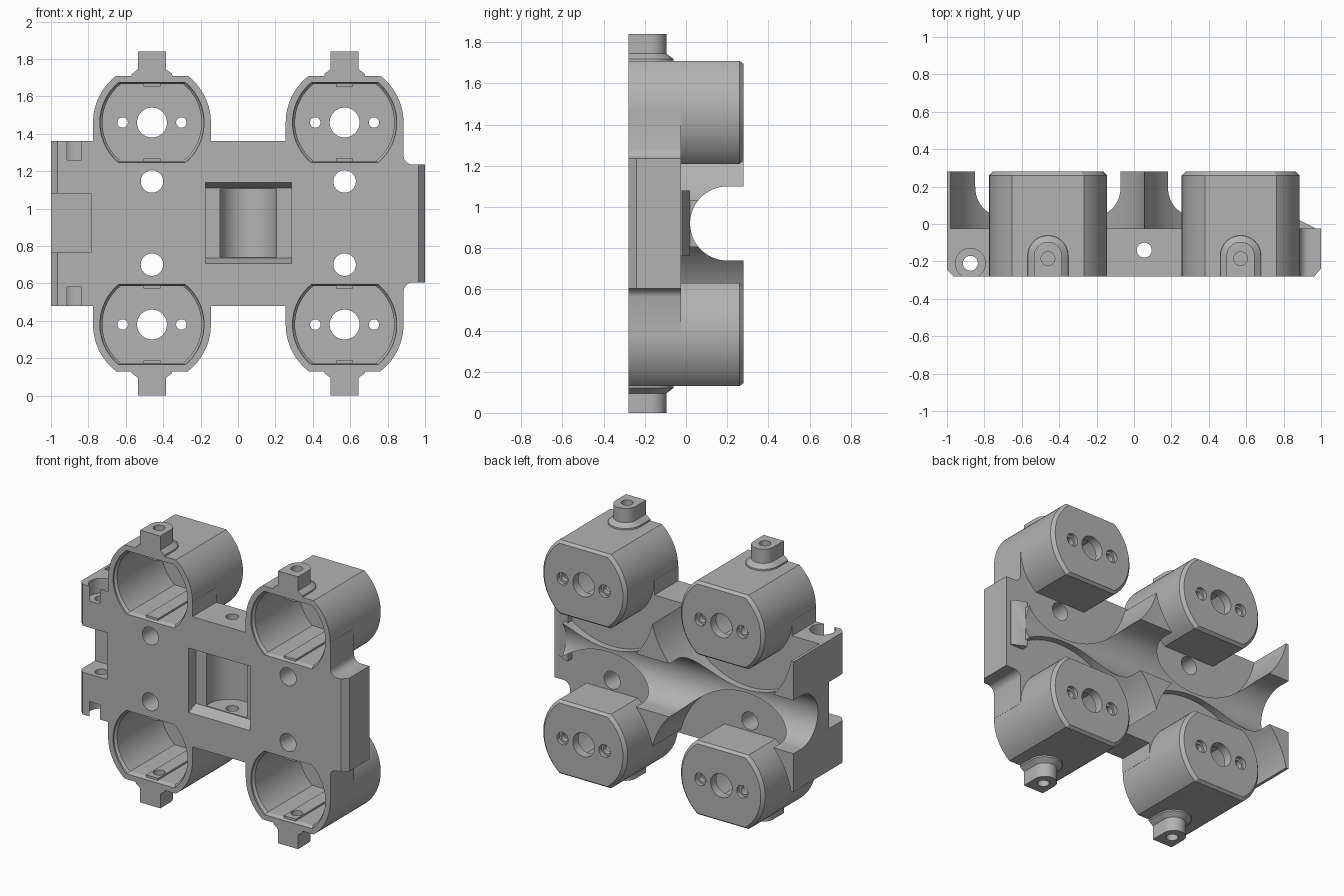
import bpy, bmesh
from math import pi, cos, sin, asin
from mathutils import Matrix

old = bpy.data.objects.get("Cube")
if old:
    bpy.data.objects.remove(old)

grey = bpy.data.materials.new("plain grey")
grey.use_nodes = True
grey.diffuse_color = (0.45, 0.45, 0.45, 1)
grey.node_tree.nodes["Principled BSDF"].inputs["Base Color"].default_value = grey.diffuse_color

CUP_X = (-0.46, 0.57)
CUP_Z = (1.46, 0.38)
MID_Z = 0.92
FLOOR = -0.025


def loft(name, axis, sections):
    """Skin a list of (position along axis, outline) sections into a solid."""
    place = {"x": lambda t, u, v: (t, u, v),
             "y": lambda t, u, v: (u, t, v),
             "z": lambda t, u, v: (u, v, t)}[axis]
    bm = bmesh.new()
    rings = [[bm.verts.new(place(t, u, v)) for u, v in pts] for t, pts in sections]
    for a, b in zip(rings, rings[1:]):
        for i in range(len(a)):
            j = (i + 1) % len(a)
            bm.faces.new((a[i], a[j], b[j], b[i]))
    bm.faces.new(rings[0])
    bm.faces.new(rings[-1])
    bmesh.ops.recalc_face_normals(bm, faces=bm.faces)
    mesh = bpy.data.meshes.new(name)
    bm.to_mesh(mesh)
    bm.free()
    mesh.materials.append(grey)
    ob = bpy.data.objects.new(name, mesh)
    bpy.context.collection.objects.link(ob)
    return ob


def prism(axis, pts, a, b, name="helper"):
    return loft(name, axis, [(a, pts), (b, pts)])


def arc(u, v, r, a0, a1, n):
    return [(u + r * cos(a0 + (a1 - a0) * i / n), v + r * sin(a0 + (a1 - a0) * i / n))
            for i in range(n + 1)]


def rod(axis, u, v, r, a, b, n=48):
    return prism(axis, arc(u, v, r, 0, 2 * pi, n)[:-1], a, b)


def box(x0, x1, y0, y1, z0, z1):
    return prism("z", [(x0, y0), (x1, y0), (x1, y1), (x0, y1)], z0, z1)


def flat_circle(r, h, u=0, v=0):
    """Circle with its top and bottom cut flat at +-h."""
    a = asin(h / r)
    return arc(u, v, r, -a, a, 24) + arc(u, v, r, pi - a, pi + a, 24)


def combine(ob, tool, operation="DIFFERENCE"):
    mod = ob.modifiers.new("join", "BOOLEAN")
    mod.operation = operation
    mod.solver = "EXACT"
    mod.object = tool
    bpy.context.view_layer.objects.active = ob
    bpy.ops.object.modifier_apply(modifier=mod.name)
    bpy.data.objects.remove(tool)


def smooth(ob):
    bpy.ops.object.select_all(action="DESELECT")
    ob.select_set(True)
    bpy.context.view_layer.objects.active = ob
    bpy.ops.object.shade_smooth_by_angle(angle=0.5)


# Main body block with a chamfered front edge
body = prism("z", [(-1, -0.245), (-0.965, -0.28), (0.885, -0.28), (0.885, 0.28), (-1, 0.28)],
             0.48, 1.36, "body_plate")
for x in CUP_X:
    combine(body, box(x - 0.316, x + 0.316, -0.28, 0, CUP_Z[1], CUP_Z[0]), "UNION")

# Round clearances behind the plate leave pillars and a thin-waisted ridge
for x in CUP_X:
    for z in CUP_Z:
        combine(body, rod("y", x, z, 0.53, FLOOR, 0.4, 128))

# End lip with filleted corners, and the ramp behind it
lip = prism("y", [(0.8, 0.555)] + arc(0.935, 0.555, 0.05, pi, pi / 2, 8)
            + [(1, 0.605), (1, 1.235)]
            + arc(0.935, 1.285, 0.05, -pi / 2, -pi, 8) + [(0.8, 1.285)],
            -0.28, FLOOR)
combine(lip, prism("z", [(0.96, -0.285), (1.01, -0.285), (1.01, -0.228)], 0.5, 1.3))
combine(body, lip, "UNION")
ramp = prism("z", [(0.87, -0.04), (0.965, -0.04), (0.965, -0.02), (0.885, 0.02), (0.87, 0.02)],
             0.765, 1.08)
combine(body, ramp, "UNION")

# Long trough across the back
combine(body, rod("x", 0.2, MID_Z, 0.18, -1.2, 1.2, 96))
combine(body, box(-1.2, 1.2, 0.2, 0.4, MID_Z - 0.18, MID_Z + 0.18))

# Seats for the cups and bolt holes through the plate
for x in CUP_X:
    for z in CUP_Z:
        combine(body, prism("y", flat_circle(0.315, 0.25, x, z), -0.4, 0.4))
    for z in (0.70, 1.145):
        combine(body, rod("y", x, z, 0.06, -0.4, 0.1))

# Central window with sloped sills and a rounded back
combine(body, prism("x", [(-0.3, 0.7), (-0.28, 0.705), (-0.2, 0.735), (-0.2, 1.11),
                          (-0.28, 1.14), (-0.3, 1.145)], -0.175, 0.285))
combine(body, rod("z", 0.055, -0.17, 0.155, 0.74, 1.105, 64))
combine(body, rod("z", 0.055, -0.14, 0.04, 0.4, 1.45))

# Side notch with counterbored screw holes above and below
combine(body, box(-1.1, -0.785, -0.4, -0.1, 0.765, 1.08))
combine(body, rod("z", -0.875, -0.21, 0.04, 0.4, 1.45))
for z0, z1 in ((0.4, 0.58), (1.26, 1.45)):
    combine(body, rod("z", -0.875, -0.21, 0.08, z0, z1))
smooth(body)

# One cup, built around the origin
cup = loft("cup_upper_right", "y", [(-0.28, flat_circle(0.315, 0.25)),
                                    (0.26, flat_circle(0.315, 0.25)),
                                    (0.28, flat_circle(0.295, 0.235))])


def arch(w):
    return [(w, -0.28)] + arc(0, -0.17, w, 0, pi, 24) + [(-w, -0.28)]


tab = loft("tab", "z", [(0.235, arch(0.11)), (0.26, arch(0.108)),
                        (0.285, arch(0.075)), (0.38, arch(0.075))])
combine(cup, tab, "UNION")
combine(cup, loft("cavity", "y", [(-0.3, flat_circle(0.28, 0.216)),
                                  (-0.27, flat_circle(0.278, 0.214)),
                                  (-0.255, flat_circle(0.265, 0.205)),
                                  (0.22, flat_circle(0.265, 0.205))]))
for s in (-1, 1):
    z0, z1 = sorted((s * 0.193, s * 0.22))
    combine(cup, box(-0.045, 0.045, -0.26, 0.23, z0, z1), "UNION")
    combine(cup, rod("y", s * 0.157, 0, 0.028, 0.1, 0.4, 24))
    combine(cup, rod("y", s * 0.157, 0, 0.042, 0.255, 0.4, 24))
combine(cup, rod("y", 0, 0, 0.08, 0.1, 0.4))
combine(cup, rod("z", 0, -0.185, 0.037, 0.1, 0.5, 24))
smooth(cup)

# Place the four cups, the lower pair turned over
for x, side in zip(CUP_X, ("right", "left")):
    for z, level in zip(CUP_Z, ("upper", "lower")):
        name = f"cup_{level}_{side}"
        ob = cup
        if name != "cup_upper_right":
            ob = bpy.data.objects.new(name, cup.data)
            bpy.context.collection.objects.link(ob)
        turn = pi if level == "lower" else 0
        ob.matrix_world = Matrix.Translation((x, 0, z)) @ Matrix.Rotation(turn, 4, "Y")
